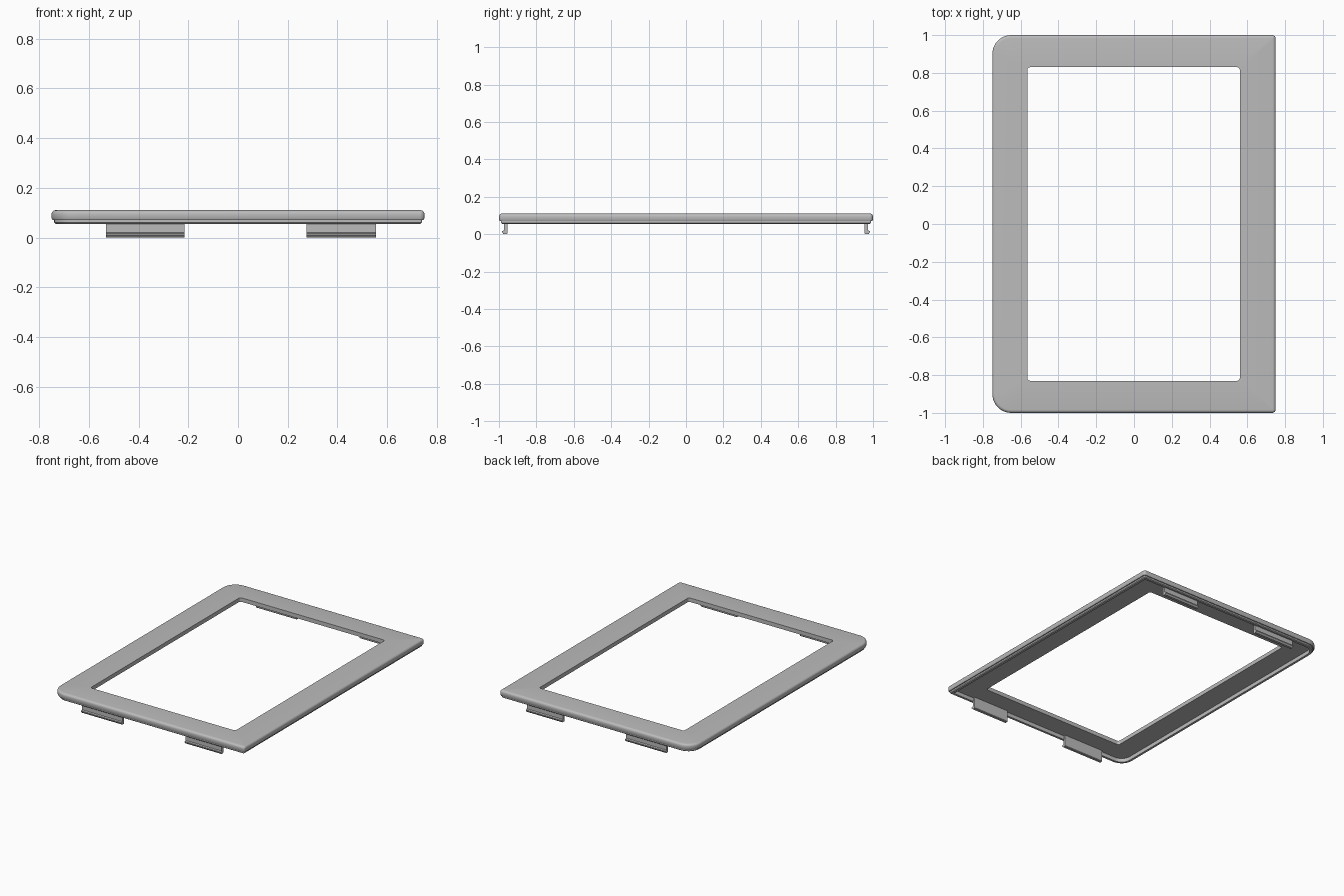
import bpy, bmesh, math

if "Cube" in bpy.data.objects:
    bpy.data.objects.remove(bpy.data.objects["Cube"], do_unlink=True)

grey = bpy.data.materials.new("plain grey")
grey.use_nodes = True
colour = (0.5, 0.5, 0.5, 1)
grey.diffuse_color = colour
grey.node_tree.nodes["Principled BSDF"].inputs["Base Color"].default_value = colour


def rounded_outline(x0, x1, half_y, left_r, right_r, steps=10):
    """Counter-clockwise rectangle with its own radius on each side."""
    points = []
    corners = [(x1, 1, right_r), (x0, 1, left_r), (x0, -1, left_r), (x1, -1, right_r)]
    for k, (x, sy, r) in enumerate(corners):
        cx = x - r if x == x1 else x + r
        cy = sy * (half_y - r)
        for i in range(steps + 1):
            a = math.pi / 2 * (k + i / steps)
            points.append((cx + r * math.cos(a), cy + r * math.sin(a)))
    return points


def outer(inset):
    return rounded_outline(-0.75 + inset, 0.75 - inset, 1 - inset,
                           0.1 - inset, max(0.018 - inset, 0.004))


def opening():
    return rounded_outline(-0.565, 0.56, 0.83, 0.015, 0.015)


def finish(bm, name):
    bmesh.ops.recalc_face_normals(bm, faces=bm.faces)
    mesh = bpy.data.meshes.new(name)
    bm.to_mesh(mesh)
    bm.free()
    mesh.materials.append(grey)
    obj = bpy.data.objects.new(name, mesh)
    bpy.context.collection.objects.link(obj)
    bpy.ops.object.select_all(action="DESELECT")
    obj.select_set(True)
    bpy.context.view_layer.objects.active = obj
    bpy.ops.object.shade_smooth_by_angle(angle=math.radians(35))
    return obj


# Frame: closed ring of outlines, with rounded top edge, stepped side and hollow underside
top, fillet = 0.11, 0.016
rings = [(opening(), top)]
for i in range(6):
    a = math.pi / 2 * i / 5
    rings.append((outer(fillet * (1 - math.sin(a))), top - fillet * (1 - math.cos(a))))
for inset, z in [(0, 0.078), (0.004, 0.07), (0.011, 0.07), (0.011, 0.06),
                 (0.016, 0.055), (0.032, 0.055), (0.032, 0.082)]:
    rings.append((outer(inset), z))
rings.append((opening(), 0.082))

bm = bmesh.new()
loops = [[bm.verts.new((x, y, z)) for x, y in pts] for pts, z in rings]
for a, b in zip(loops, loops[1:] + loops[:1]):
    for i in range(len(a)):
        j = (i + 1) % len(a)
        bm.faces.new((a[i], a[j], b[j], b[i]))
finish(bm, "bezel_frame")

# Clips: tabs with an outward hook, two on each short end
hook = [(0.955, 0.085), (0.973, 0.085), (0.973, 0.02), (0.984, 0.017),
        (0.984, 0.01), (0.975, 0), (0.958, 0), (0.955, 0.004)]
for side, end in ((-1, "front"), (1, "back")):
    for x0, x1, label in ((-0.53, -0.215, "right"), (0.275, 0.555, "left")):
        bm = bmesh.new()
        face = bm.faces.new([bm.verts.new((x0, side * y, z)) for y, z in hook])
        new = bmesh.ops.extrude_face_region(bm, geom=[face])["geom"]
        bmesh.ops.translate(bm, vec=(x1 - x0, 0, 0),
                            verts=[v for v in new if isinstance(v, bmesh.types.BMVert)])
        finish(bm, f"{end}_{label}_clip")
